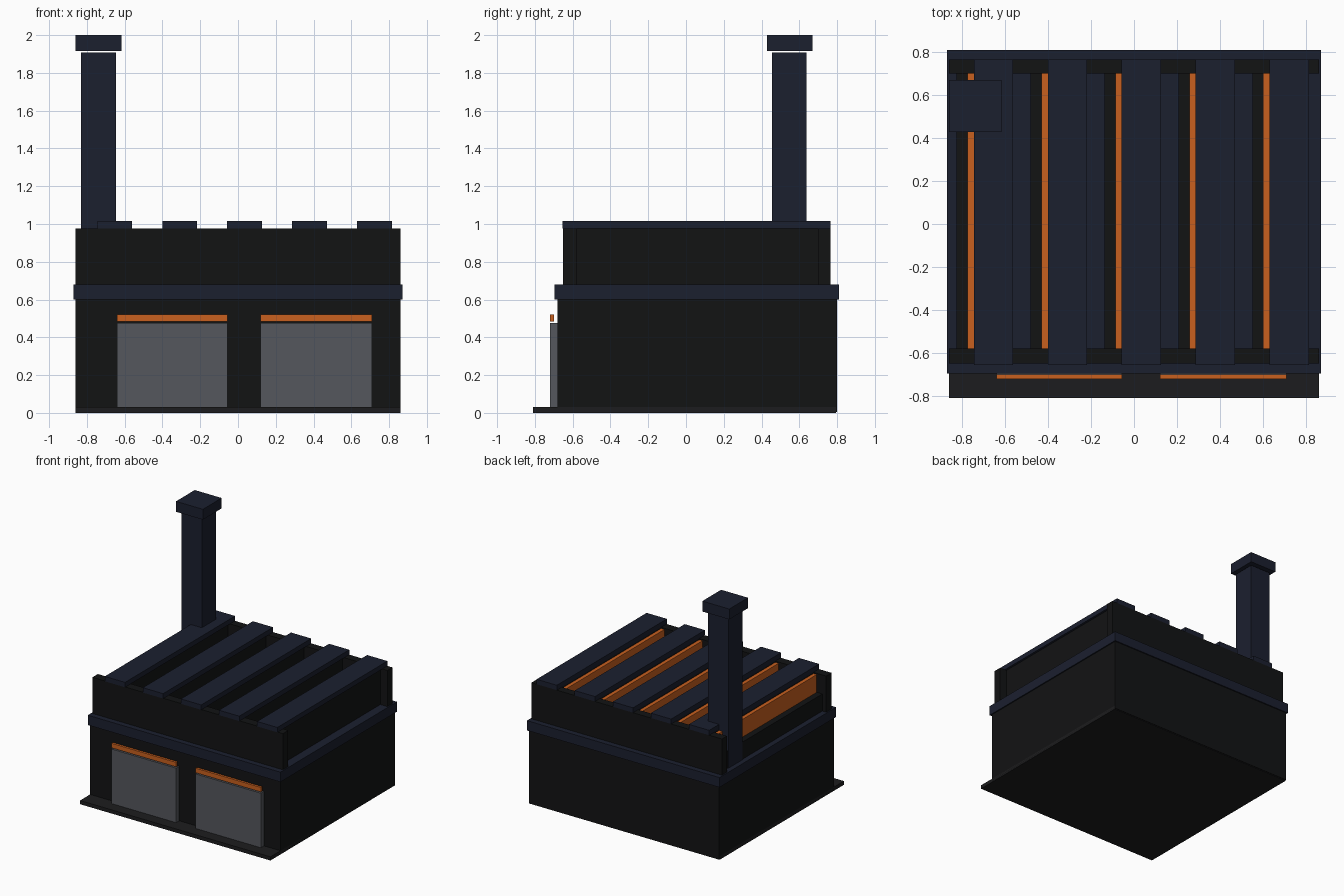
import bpy

if "Cube" in bpy.data.objects:
    bpy.data.objects.remove(bpy.data.objects["Cube"])


def material(name, rgb):
    m = bpy.data.materials.new(name)
    m.diffuse_color = (*rgb, 1)
    m.use_nodes = True
    m.node_tree.nodes["Principled BSDF"].inputs["Base Color"].default_value = m.diffuse_color
    return m


BLACK = material("black", (0.006, 0.0065, 0.007))
SLAB = material("slab", (0.012, 0.012, 0.013))
NAVY = material("navy", (0.011, 0.014, 0.028))
ORANGE = material("orange", (0.58, 0.115, 0.013))
GREY = material("grey", (0.09, 0.095, 0.11))


def box(name, x, y, z, mat):
    """Box from (min, max) pairs along each axis."""
    bpy.ops.mesh.primitive_cube_add(size=1, location=[sum(r) / 2 for r in (x, y, z)])
    o = bpy.context.object
    o.name = name
    o.scale = [r[1] - r[0] for r in (x, y, z)]
    bpy.ops.object.transform_apply(location=False, rotation=False, scale=True)
    o.data.materials.append(mat)
    return o


# lower body, floor slab and band
W = (-0.86, 0.86)
box("floor_slab", W, (-0.81, 0.795), (0, 0.03), SLAB)
box("lower_body", W, (-0.68, 0.80), (0.005, 0.60), BLACK)
box("band", (-0.87, 0.87), (-0.695, 0.81), (0.60, 0.68), NAVY)

# front and back walls of the vented top
box("front_upper_wall", W, (-0.65, -0.58), (0.68, 0.975), BLACK)
box("back_upper_wall", W, (0.70, 0.765), (0.68, 0.975), BLACK)

# roof slats, each over a dark beam with a glowing strip on its left
INNER = (-0.58, 0.70)
for i in range(5):
    x = -0.745 + i * 0.344
    box(f"slat_{i}", (x, x + 0.183), (-0.655, 0.765), (0.975, 1.015), NAVY)
    box(f"beam_{i}", (x, x + 0.165), INNER, (0.68, 0.975), BLACK)
    box(f"beam_step_{i}", (x - 0.08, x), INNER, (0.68, 0.82), BLACK)
    box(f"glow_strip_{i}", (x - 0.03, x), INNER, (0.82, 0.965), ORANGE)

# doors with lintel strips
for side, x in (("left", (-0.64, -0.055)), ("right", (0.12, 0.71))):
    box(f"door_{side}", x, (-0.72, -0.675), (0.002, 0.475), GREY)
    box(f"door_strip_{side}", x, (-0.72, -0.70), (0.485, 0.522), ORANGE)

# chimney
box("chimney", (-0.83, -0.645), (0.455, 0.637), (0.68, 1.908), NAVY)
box("chimney_cap", (-0.86, -0.617), (0.428, 0.67), (1.915, 2.0), NAVY)
